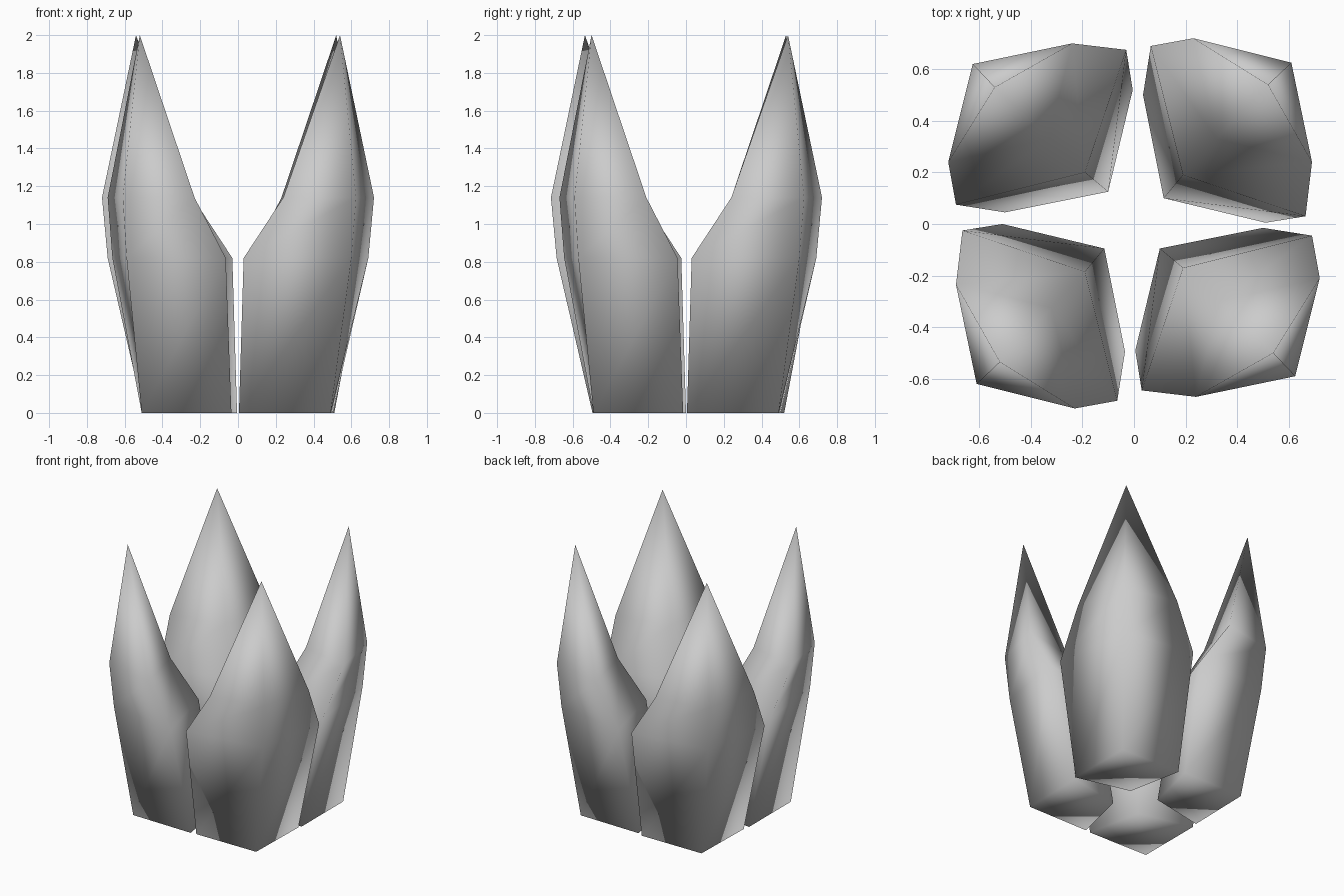
import bpy
import bmesh
from math import pi
from mathutils import Matrix, Vector

cube = bpy.data.objects.get("Cube")
if cube:
    bpy.data.objects.remove(cube)

GREY = (0.6, 0.6, 0.6, 1)
mat = bpy.data.materials.new("plain grey")
mat.use_nodes = True
mat.diffuse_color = GREY
mat.node_tree.nodes["Principled BSDF"].inputs["Base Color"].default_value = GREY

# Four-sided cross-sections: height, then inner, side, outer and side corners
SECTIONS = [
    (0.0, [(0.10, -0.095), (0.005, -0.49), (0.49, -0.49), (0.50, -0.015)]),
    (0.82, [(0.19, -0.17), (0.03, -0.645), (0.60, -0.57), (0.69, -0.045)]),
    (1.14, [(0.33, -0.30), (0.24, -0.67), (0.625, -0.59), (0.72, -0.21)]),
]
TIP = (0.54, -0.50, 2.0)


def add_petal(name, turn, shift):
    """One pointed petal, turned about the centre and nudged into place."""
    bm = bmesh.new()
    rings = [[bm.verts.new((x, y, z)) for x, y in pts] for z, pts in SECTIONS]
    tip = bm.verts.new(TIP)
    bm.faces.new(rings[0])
    for low, high in zip(rings, rings[1:]):
        for i in range(4):
            j = (i + 1) % 4
            bm.faces.new((low[i], low[j], high[j], high[i]))
    for i in range(4):
        bm.faces.new((rings[-1][i], rings[-1][(i + 1) % 4], tip))
    bmesh.ops.recalc_face_normals(bm, faces=bm.faces)
    bm.transform(Matrix.Translation(Vector(shift)) @ Matrix.Rotation(turn, 4, "Z"))
    for face in bm.faces:
        face.smooth = True
    mesh = bpy.data.meshes.new(name)
    bm.to_mesh(mesh)
    bm.free()
    mesh.materials.append(mat)
    bpy.context.collection.objects.link(bpy.data.objects.new(name, mesh))


# Ring of four petals, slightly uneven
add_petal("front_left_petal", 0, (0, 0, 0))
add_petal("back_left_petal", pi / 2, (0.02, 0, 0))
add_petal("back_right_petal", pi, (0, 0.03, 0))
add_petal("front_right_petal", -pi / 2, (-0.02, 0.005, 0))
